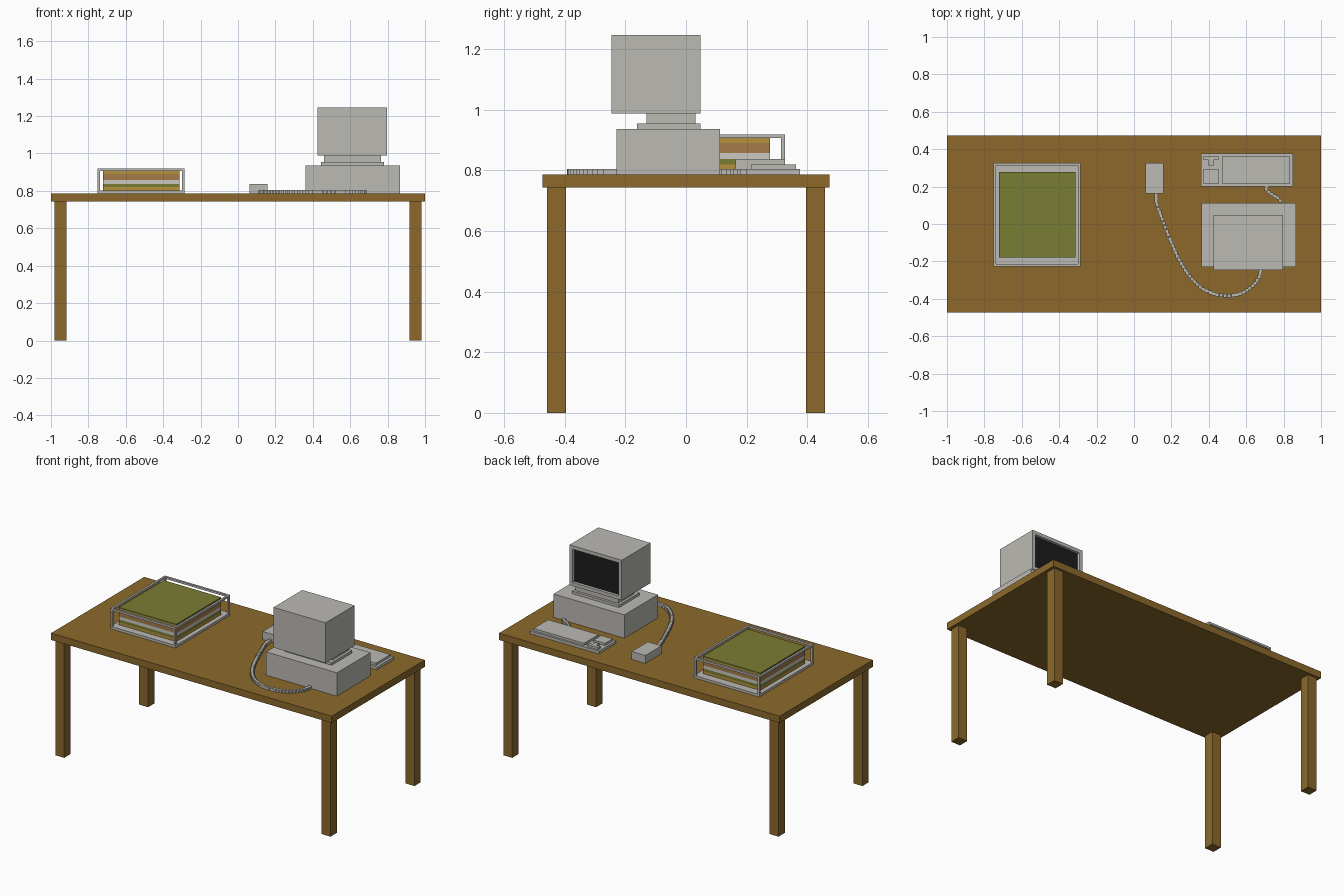
import bpy, bmesh
from mathutils import Vector, Matrix

cube = bpy.data.objects.get("Cube")
if cube:
    bpy.data.objects.remove(cube, do_unlink=True)


def material(name, hex_code):
    srgb = [int(hex_code[i:i + 2], 16) / 255 for i in (0, 2, 4)]
    col = [c / 12.92 if c <= 0.04045 else ((c + 0.055) / 1.055) ** 2.4 for c in srgb] + [1]
    m = bpy.data.materials.new(name)
    m.use_nodes = True
    m.diffuse_color = col
    m.node_tree.nodes["Principled BSDF"].inputs["Base Color"].default_value = col
    return m


WOOD = material("brown wood", "8C692B")
GREY = material("warm grey plastic", "BBBAB4")
BLACK = material("black glass", "1C1C1C")
GREEN = material("olive green paper", "7A7D33")
MUSTARD = material("mustard paper", "B5923C")
TAN = material("tan paper", "A67C4A")
WHITE = material("pale paper", "CCCAC1")


def add_box(bm, x0, x1, y0, y1, z0, z1):
    mat = Matrix.Translation(((x0 + x1) / 2, (y0 + y1) / 2, (z0 + z1) / 2)) @ \
        Matrix.Diagonal((x1 - x0, y1 - y0, z1 - z0, 1))
    bmesh.ops.create_cube(bm, size=1, matrix=mat)


def finish(name, bm, *mats):
    me = bpy.data.meshes.new(name)
    bm.to_mesh(me)
    bm.free()
    for m in mats:
        me.materials.append(m)
    ob = bpy.data.objects.new(name, me)
    bpy.context.collection.objects.link(ob)
    return ob


def boxes(name, mat, *dims):
    bm = bmesh.new()
    for d in dims:
        add_box(bm, *d)
    return finish(name, bm, mat)


# Table
TOP = 0.787
boxes("table_top", WOOD, (-1, 1, -0.474, 0.474, 0.743, TOP))
for side, sx in (("left", 1), ("right", -1)):
    for end, sy in (("front", -1), ("back", 1)):
        x, y = sx * 0.949, sy * 0.427
        boxes(f"{end}_{side}_leg", WOOD,
              (x - 0.032, x + 0.032, y - 0.032, y + 0.032, 0, 0.743))

# Computer case and monitor stand
boxes("computer_case", GREY, (0.361, 0.866, -0.23, 0.112, TOP, 0.937))
boxes("stand_plate", GREY, (0.444, 0.781, -0.162, 0.047, 0.937, 0.954))
boxes("stand_neck", GREY, (0.46, 0.765, -0.13, 0.031, 0.954, 0.988))

# Monitor with a recessed screen
bm = bmesh.new()
add_box(bm, 0.425, 0.797, -0.246, 0.047, 0.988, 1.247)
bm.faces.ensure_lookup_table()
bm.normal_update()
screen = max(bm.faces, key=lambda f: f.normal.y)
bmesh.ops.inset_region(bm, faces=[screen], thickness=0.032)
bmesh.ops.inset_region(bm, faces=[screen], thickness=0.002, depth=-0.015)
screen.material_index = 1
finish("monitor", bm, GREY, BLACK)

# Keyboard: user side faces +y
boxes("keyboard_base", GREY, (0.358, 0.849, 0.2, 0.376, TOP, 0.805))
boxes("main_keys", GREY, (0.473, 0.832, 0.215, 0.363, 0.805, 0.82))
boxes("keypad", GREY, (0.372, 0.453, 0.215, 0.293, 0.805, 0.82))
boxes("arrow_keys", GREY, (0.372, 0.453, 0.341, 0.363, 0.805, 0.82),
      (0.399, 0.426, 0.313, 0.341, 0.805, 0.82))

# Mouse
boxes("mouse", GREY, (0.061, 0.158, 0.163, 0.327, TOP, 0.838))


# Cables: square links stepped along a smooth path
def cable(name, pts, step=0.019, half=0.0095):
    p = [Vector(q) for q in pts]
    p = [2 * p[0] - p[1]] + p + [2 * p[-1] - p[-2]]
    bm = bmesh.new()
    last = None
    for a, b, c, d in zip(p, p[1:], p[2:], p[3:]):
        for i in range(41):
            t = i / 40
            q = 0.5 * (2 * b + (c - a) * t + (2 * a - 5 * b + 4 * c - d) * t * t
                       + (3 * b - a - 3 * c + d) * t ** 3)
            if last is None or (q - last).length >= step:
                add_box(bm, q.x - half, q.x + half, q.y - half, q.y + half, TOP, 0.804)
                last = q
    finish(name, bm, GREY)


cable("mouse_cable", [(0.118, 0.16), (0.125, 0.1), (0.18, -0.05), (0.26, -0.226),
                      (0.35, -0.333), (0.446, -0.378), (0.548, -0.378),
                      (0.618, -0.344), (0.66, -0.3), (0.677, -0.25), (0.677, -0.225)])
cable("keyboard_cable", [(0.71, 0.205), (0.71, 0.18), (0.74, 0.157),
                         (0.775, 0.135), (0.79, 0.112)])

# Paper tray: base plate, corner posts and a top rim
X0, X1, Y0, Y1, Z1, T = -0.751, -0.286, -0.226, 0.327, 0.919, 0.013
boxes("tray_base", GREY, (X0, X1, Y0, Y1, TOP, 0.803))
boxes("tray_posts", GREY, *[(x, x + T, y, y + T, 0.803, Z1 - T)
                            for x in (X0, X1 - T) for y in (Y0, Y1 - T)])
boxes("tray_rim", GREY,
      *[(X0, X1, y, y + T, Z1 - T, Z1) for y in (Y0, Y1 - T)],
      *[(x, x + T, Y0 + T, Y1 - T, Z1 - T, Z1) for x in (X0, X1 - T)])

# Stacked papers, bottom to top
z = 0.803
for name, mat, top in (("lower_mustard_papers", MUSTARD, 0.82),
                       ("lower_green_papers", GREEN, 0.837),
                       ("pale_papers", WHITE, 0.857),
                       ("tan_papers", TAN, 0.89),
                       ("upper_mustard_papers", MUSTARD, 0.906),
                       ("top_green_paper", GREEN, 0.915)):
    boxes(name, mat, (-0.723, -0.314, -0.18, 0.277, z, top))
    z = top
